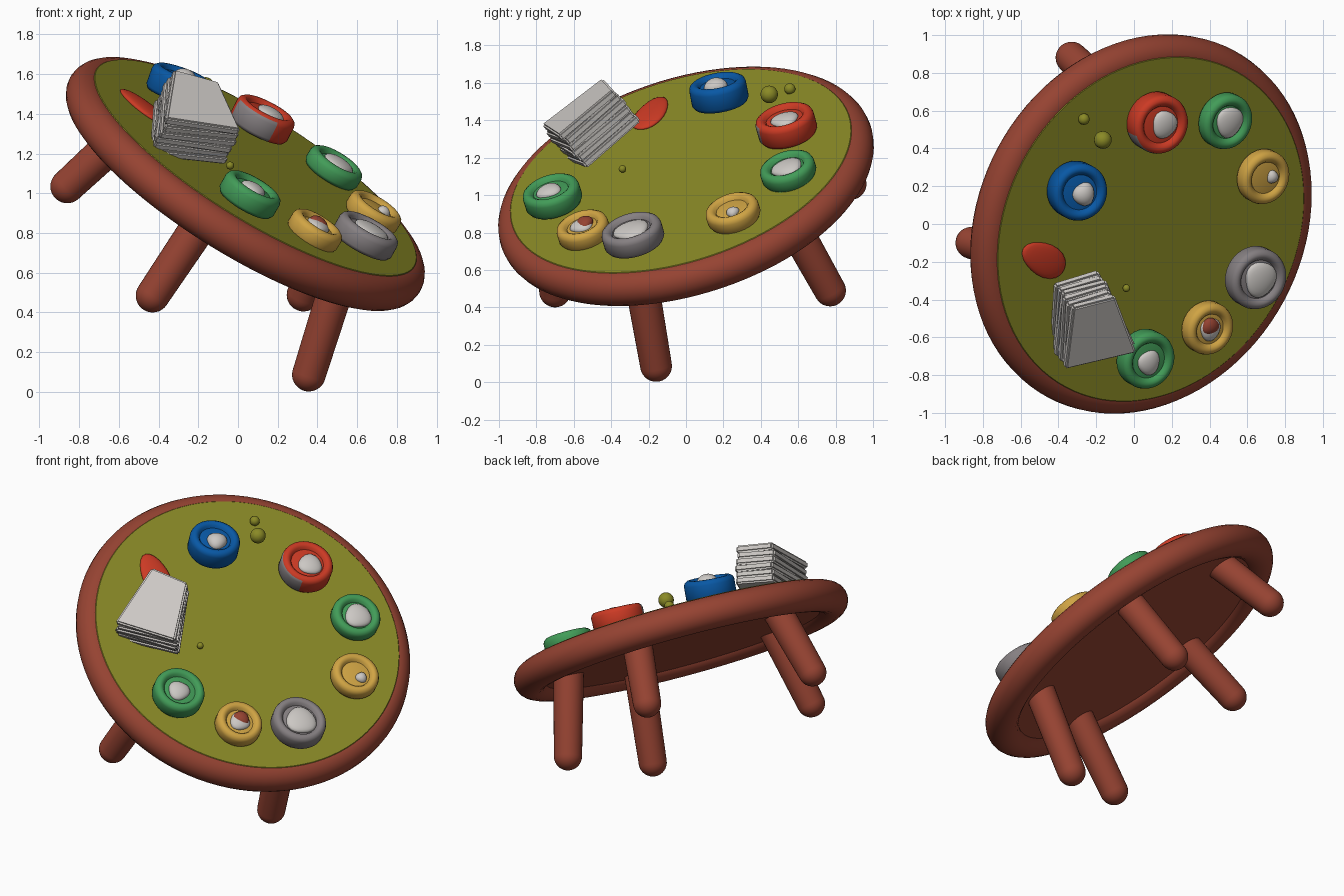
import bpy, bmesh, math, random
from mathutils import Vector, Matrix

if "Cube" in bpy.data.objects:
    bpy.data.objects.remove(bpy.data.objects["Cube"])

random.seed(4)


def mat(name, r, g, b):
    m = bpy.data.materials.new(name)
    lin = [((c / 255 + 0.055) / 1.055) ** 2.4 for c in (r, g, b)]
    m.diffuse_color = (*lin, 1)
    m.use_nodes = True
    m.node_tree.nodes["Principled BSDF"].inputs["Base Color"].default_value = m.diffuse_color
    return m


WOOD = mat("red brown", 150, 67, 50)
FELT = mat("olive felt", 138, 138, 38)
RED = mat("red", 204, 58, 36)
BLUE = mat("blue", 8, 88, 165)
GREEN = mat("green", 66, 156, 88)
YELLOW = mat("yellow", 208, 164, 68)
GRAY = mat("gray", 134, 128, 130)
WHITE = mat("off white", 204, 200, 196)

# Table frame: tilted axis N, downhill direction U, sideways direction V
C = Vector((0.037, 0, 1.047))
N = Vector((0.51, -0.275, 0.815)).normalized()
U = (N * N.z - Vector((0, 0, 1))).normalized()
V = N.cross(U)
FRAME = Matrix((U, V, N)).transposed().to_4x4()
TABLE = Matrix.Translation(C) @ FRAME @ Matrix.Diagonal((1, 1.01, 1, 1))
TOP = 0.102


def finish(name, bm, mats, matrix=None, angle=40):
    me = bpy.data.meshes.new(name)
    bmesh.ops.recalc_face_normals(bm, faces=bm.faces)
    bm.to_mesh(me)
    bm.free()
    if matrix is not None:
        me.transform(matrix)
    ob = bpy.data.objects.new(name, me)
    bpy.context.collection.objects.link(ob)
    for m in mats:
        me.materials.append(m)
    bpy.ops.object.select_all(action='DESELECT')
    ob.select_set(True)
    bpy.context.view_layer.objects.active = ob
    bpy.ops.object.shade_smooth_by_angle(angle=math.radians(angle))
    return ob


def lathe(profile, seg=48, closed=False):
    """Spin an (r, z) profile about local z."""
    bm = bmesh.new()
    vs = [bm.verts.new((r, 0, z)) for r, z in profile]
    pairs = list(zip(vs, vs[1:])) + ([(vs[-1], vs[0])] if closed else [])
    es = [bm.edges.new(p) for p in pairs]
    bmesh.ops.spin(bm, geom=vs + es, cent=(0, 0, 0), axis=(0, 0, 1),
                   angle=2 * math.pi, steps=seg)
    bmesh.ops.remove_doubles(bm, verts=bm.verts, dist=1e-5)
    return bm


def on_felt(x, y, h):
    """World point above the given x, y at height h along the table axis."""
    z = C.z + (h - N.x * (x - C.x) - N.y * (y - C.y)) / N.z
    return Vector((x, y, z))


def blob(name, m, matrix, size, wobble=0.0):
    bm = bmesh.new()
    bmesh.ops.create_icosphere(bm, subdivisions=3, radius=1)
    p = random.uniform(0, 6)
    for v in bm.verts:
        a = math.atan2(v.co.y, v.co.x)
        k = 1 + wobble * math.sin(3 * a + p) * (1 - v.co.z ** 2)
        v.co = Vector((v.co.x * k * size[0], v.co.y * k * size[1], v.co.z * size[2]))
    return finish(name, bm, [m], matrix, 60)


# Rim, felt and recessed underside
rim = [(0.932 + 0.1 * math.cos(i * math.pi / 10), 0.1 * math.sin(i * math.pi / 10))
       for i in range(20)]
finish("table_rim", lathe(rim, 96, True), [WOOD], TABLE, 60)
finish("felt_top", lathe([(0, TOP), (0.938, TOP), (0.944, TOP - 0.006), (0.944, 0), (0, 0)], 96),
       [FELT], TABLE)
finish("table_underside", lathe([(0, 0), (0.9, 0), (0.9, -0.05), (0, -0.05)], 96), [WOOD], TABLE)

# Five splayed legs with rounded feet; the uphill ones are shorter
feet = [(0.357, -0.16, 0.087), (0.33, 0.77, 0.49), (-0.33, 0.88, 1.06),
        (-0.86, -0.10, 1.035), (-0.43, -0.70, 0.485)]
for i, p in enumerate(feet):
    foot = Vector(p)
    h = (foot - C).dot(N)
    out = (foot - C - N * h).normalized()
    d = (N - out * 0.28) * (-h)
    prof = [(0.085 * math.sin(t * math.pi / 16), -0.085 * math.cos(t * math.pi / 16))
            for t in range(9)]
    prof += [(0.092, d.length), (0, d.length)]
    m = Matrix.Translation(foot) @ d.to_track_quat('Z', 'Y').to_matrix().to_4x4()
    finish("table_leg_%d" % (i + 1), lathe(prof, 32), [WOOD], m)


# Ring dishes: name, colour, x, y, mid height, thickness, radius, tilt, lump size, lump offset
dishes = [
    ("red", RED, 0.125, 0.535, 0.165, 0.125, 0.160, 0.15, 0.072, (0.02, 0)),
    ("green_back", GREEN, 0.485, 0.545, 0.148, 0.09, 0.150, 0.0, 0.08, (0.01, 0)),
    ("yellow_right", YELLOW, 0.685, 0.25, 0.148, 0.09, 0.146, 0.0, 0.034, (0.04, 0.0)),
    ("gray", GRAY, 0.645, -0.285, 0.178, 0.11, 0.165, 0.1, 0.092, (0.01, 0)),
    ("yellow_front", YELLOW, 0.39, -0.55, 0.142, 0.095, 0.142, 0.0, 0.06, (0.0, 0)),
    ("green_front", GREEN, 0.062, -0.715, 0.168, 0.11, 0.156, 0.05, 0.065, (0.0, -0.01)),
    ("blue", BLUE, -0.30, 0.175, 0.19, 0.13, 0.154, 0.38, 0.06, (0.02, -0.01)),
]
for name, col, x, y, h, H, r, tilt, lump, off in dishes:
    axis = N.lerp(Vector((0, 0, 1)), tilt).normalized()
    ax = (Vector((1, 0, 0)) - axis * axis.x).normalized()
    rot = Matrix((ax, axis.cross(ax), axis)).transposed().to_4x4()
    M = Matrix.Translation(on_felt(x, y, h)) @ rot @ Matrix.Translation((0, 0, -H / 2))
    prof = [(0, 0), (r * 0.93, 0), (r, 0.018), (r, H - 0.03), (r - 0.006, H - 0.012),
            (r - 0.022, H - 0.001), (r - 0.036, H), (r - 0.05, H - 0.008), (r - 0.06, H - 0.024),
            (r - 0.072, H - 0.022), (0, H - 0.016)]
    bm = lathe(prof)
    if name == "red":
        # front side patch is gray
        for f in bm.faces:
            c = f.calc_center_median()
            if math.hypot(c.x, c.y) > r * 0.9 and c.z < H - 0.02 and c.y < -0.3 * r and c.x < 0.35 * r:
                f.material_index = 1
    finish(name + "_dish", bm, [col, GRAY], M, 60)
    up = 0.045 if name == "blue" else 0.03
    L = M @ Matrix.Translation((off[0], off[1], H - 0.022))
    blob(name + "_dish_filling", WHITE, L, (lump, lump * 1.05, up), 0.06)
    if name == "yellow_front":
        blob("brown_filling", WOOD, L @ Matrix.Translation((-0.005, 0.02, 0.010)),
             (0.05, 0.045, 0.03), 0.06)

# Flat red chip
blob("flat_red_chip", RED, Matrix.Translation(on_felt(-0.475, -0.19, TOP + 0.005)) @ FRAME,
     (0.150, 0.088, 0.024), 0.04)

# Small olive balls
for i, (x, y, h, r) in enumerate([(-0.165, 0.445, 0.175, 0.047),
                                  (-0.265, 0.555, 0.118, 0.03), (-0.04, -0.34, 0.13, 0.02)]):
    blob("olive_ball_%d" % (i + 1), FELT, Matrix.Translation(on_felt(x, y, h)), (r, r, r))

# Pile of crumpled sheets: jittered quads stacked along one direction
face = [Vector(p) for p in ((-0.33, -0.45, 1.63), (-0.10, -0.385, 1.57),
                            (0.025, -0.68, 1.32), (-0.36, -0.78, 1.37))]
nrm = Vector((0.37, -0.58, 0.72)).normalized()
mid = sum(face, Vector()) / 4
layers, depth = 6, 0.245
t = depth / layers
for i in range(layers):
    bm = bmesh.new()
    grow = 1.0 + random.uniform(-0.035, 0.02)
    turn = Matrix.Rotation(random.uniform(-0.04, 0.04), 3, nrm)
    jig = [turn @ ((p - mid) * grow) + mid - nrm * (t * i) for p in face]
    a = [bm.verts.new(p) for p in jig]
    b = [bm.verts.new(p - nrm * t * 1.1) for p in jig]
    bm.faces.new(a)
    bm.faces.new(b)
    for k in range(4):
        j = (k + 1) % 4
        bm.faces.new((a[k], a[j], b[j], b[k]))
    bmesh.ops.bevel(bm, geom=bm.edges[:], offset=0.01, segments=2, affect='EDGES')
    finish("paper_sheet_%d" % (i + 1), bm, [WHITE])
